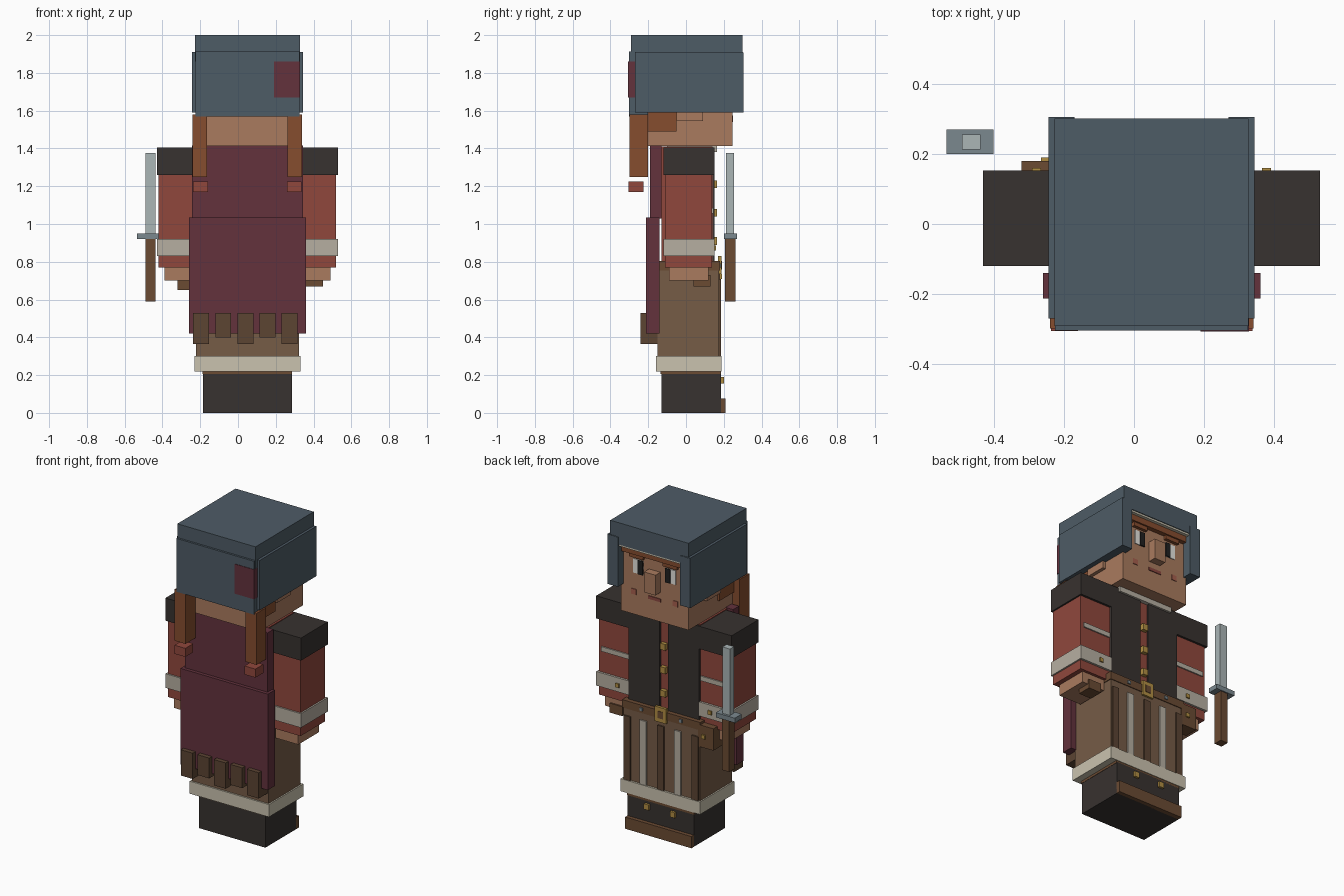
import bpy

CX = 0.05  # the body is mirrored about this x
HEX = dict(steel="4f5c66", skin="a87a5f", hair="854e32", maroon="63353f", red="8f493f",
           black="3a3533", cuff="b5ada0", cream="c9c1ad", skirt="755c48", leather="6a4c36",
           dark="5c4636", gold="b08d45", blade="a9b4b5", guard="7a878d", white="e6e4de",
           pupil="252525", lips="8a4a42", cheek="a5604f")


def material(name):
    m = bpy.data.materials.new(name)
    h = HEX[name]
    m.diffuse_color = [(int(h[i:i + 2], 16) / 255) ** 2.2 for i in (0, 2, 4)] + [1]
    return m


MATS = {n: material(n) for n in HEX}


def box(name, mat, x, y, z):
    """Block spanning the (low, high) pairs x, y, z."""
    bpy.ops.mesh.primitive_cube_add(size=1, location=[(a + b) / 2 for a, b in (x, y, z)])
    o = bpy.context.object
    o.name = name
    o.scale = [b - a for a, b in (x, y, z)]
    bpy.ops.object.transform_apply(location=False, rotation=False, scale=True)
    o.data.materials.append(MATS[mat])
    return o


def pair(name, mat, x, y, z):
    """Block plus its mirror image; x is measured outward from the body centre."""
    box(name + "_right", mat, (CX + x[0], CX + x[1]), y, z)
    box(name + "_left", mat, (CX - x[1], CX - x[0]), y, z)


def mid(name, mat, half, y, z):
    """Block centred on the body."""
    box(name, mat, (CX - half, CX + half), y, z)


# Boots
mid("boots", "black", 0.235, (-0.13, 0.185), (0, 0.21))
mid("boot_toe_strip", "leather", 0.235, (0.18, 0.21), (0, 0.075))
mid("boot_top", "leather", 0.237, (-0.135, 0.185), (0.205, 0.23))
pair("boot_button", "gold", (0.075, 0.11), (0.18, 0.2), (0.155, 0.19))

# Skirt with pleats and hem
mid("skirt", "skirt", 0.272, (-0.15, 0.175), (0.25, 0.78))
mid("skirt_hem", "cream", 0.281, (-0.16, 0.188), (0.22, 0.30))
for i, px in enumerate((-0.19, -0.067, 0.052, 0.178, 0.29)):
    box(f"pleat_{i}", "cuff" if i % 2 else "dark", (px - 0.023, px + 0.023), (0.17, 0.184), (0.3, 0.71))

# Torso, vest, collar and buttons
mid("torso", "red", 0.25, (-0.13, 0.14), (0.76, 1.41))
pair("vest_panel", "black", (0.03, 0.25), (0.12, 0.152), (0.79, 1.405))
mid("collar", "cuff", 0.195, (-0.1, 0.165), (1.38, 1.42))
for i in range(3):
    mid(f"coat_button_{i}", "gold", 0.018, (0.135, 0.165), (0.89 + 0.15 * i, 0.93 + 0.15 * i))

# Belt, buckle, studs and pouch
mid("belt", "leather", 0.277, (-0.14, 0.18), (0.755, 0.805))
mid("buckle", "gold", 0.04, (0.17, 0.188), (0.735, 0.83))
mid("buckle_centre", "leather", 0.02, (0.17, 0.191), (0.76, 0.805))
pair("belt_stud", "guard", (0.13, 0.15), (0.17, 0.186), (0.77, 0.79))
box("pouch", "leather", (-0.32, -0.21), (0.09, 0.18), (0.65, 0.79))
box("pouch_clasp", "gold", (-0.265, -0.24), (0.17, 0.19), (0.71, 0.735))

# Arms
pair("shoulder", "black", (0.24, 0.48), (-0.12, 0.152), (1.26, 1.405))
pair("sleeve", "red", (0.25, 0.47), (-0.11, 0.138), (0.77, 1.27))
pair("sleeve_stripe", "cuff", (0.255, 0.45), (0.13, 0.146), (1.055, 1.085))
pair("cuff", "cuff", (0.25, 0.48), (-0.12, 0.152), (0.83, 0.92))
pair("cuff_button", "gold", (0.315, 0.34), (0.14, 0.16), (0.86, 0.885))
pair("hand", "skin", (0.28, 0.44), (-0.09, 0.12), (0.70, 0.78))
box("held_grip", "leather", (0.36, 0.45), (0.04, 0.13), (0.67, 0.73))

# Cape with tassels
mid("cape_upper", "maroon", 0.293, (-0.19, -0.13), (1.03, 1.415))
mid("cape_lower", "maroon", 0.31, (-0.212, -0.14), (0.42, 1.035))
for i in range(5):
    tx = -0.195 + 0.117 * i
    box(f"tassel_{i}", "dark", (tx - 0.042, tx + 0.042), (-0.24, -0.15), (0.4 if i % 2 else 0.365, 0.53))

# Head and face
mid("head", "skin", 0.24, (-0.2, 0.245), (1.412, 1.9))
mid("nose", "skin", 0.04, (0.24, 0.295), (1.6, 1.73))
mid("mouth", "lips", 0.045, (0.24, 0.25), (1.54, 1.56))
pair("cheek", "cheek", (0.13, 0.165), (0.24, 0.249), (1.54, 1.575))
pair("eye_white", "white", (0.08, 0.15), (0.24, 0.25), (1.68, 1.77))
pair("pupil", "pupil", (0.08, 0.115), (0.24, 0.254), (1.68, 1.77))
pair("eyebrow", "hair", (0.07, 0.17), (0.24, 0.265), (1.785, 1.815))
mid("fringe", "hair", 0.215, (0.24, 0.275), (1.81, 1.86))
mid("helmet_lining", "cream", 0.22, (0.24, 0.295), (1.848, 1.865))
pair("ear", "skin", (0.23, 0.262), (-0.05, 0.09), (1.545, 1.65))

# Hair and braids
pair("side_hair", "hair", (0.22, 0.252), (-0.205, -0.05), (1.49, 1.65))
pair("braid", "hair", (0.213, 0.29), (-0.298, -0.2), (1.25, 1.58))
pair("braid_tie", "red", (0.21, 0.287), (-0.305, -0.225), (1.17, 1.225))

# Helmet
mid("helmet_crown", "steel", 0.277, (-0.29, 0.3), (1.86, 2.0))
pair("helmet_side", "steel", (0.235, 0.293), (-0.27, 0.303), (1.59, 1.91))
pair("helmet_cheek_flap", "steel", (0.22, 0.293), (0.235, 0.305), (1.59, 1.908))
mid("helmet_back", "steel", 0.275, (-0.303, -0.2), (1.57, 1.912))
box("helmet_patch", "maroon", (0.19, 0.328), (-0.306, -0.27), (1.67, 1.86))

# Sword
box("sword_blade", "blade", (-0.49, -0.437), (0.212, 0.255), (0.94, 1.375))
box("sword_guard", "guard", (-0.535, -0.4), (0.2, 0.27), (0.92, 0.95))
box("sword_grip", "leather", (-0.49, -0.438), (0.207, 0.262), (0.59, 0.93))
